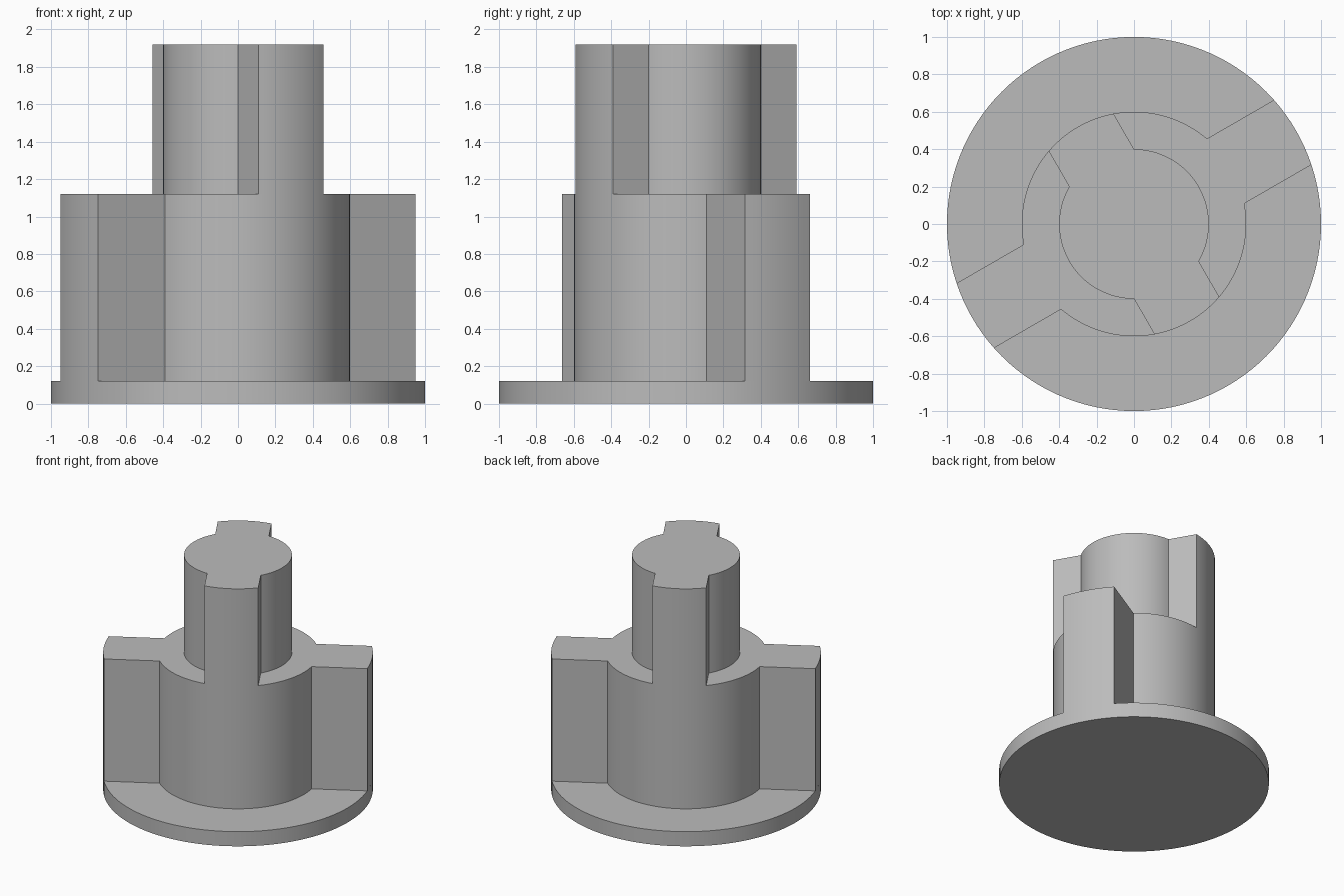
import bpy
import bmesh
from math import asin, cos, sin, pi, radians

# Remove the default object
cube = bpy.data.objects.get("Cube")
if cube:
    bpy.data.objects.remove(cube, do_unlink=True)

# Single plain grey
grey = bpy.data.materials.new("plain grey")
grey.use_nodes = True
colour = (0.5, 0.5, 0.5, 1)
grey.diffuse_color = colour
grey.node_tree.nodes["Principled BSDF"].inputs["Base Color"].default_value = colour


def arc(radius, start, end):
    steps = max(6, round((end - start) / radians(3)))
    angles = [start + (end - start) * i / steps for i in range(steps + 1)]
    return [(radius * cos(a), radius * sin(a)) for a in angles]


def keyed_outline(core, reach, half_width, direction):
    """Round core crossed by a straight bar whose ends are rounded to reach."""
    points = []
    tip, root = asin(half_width / reach), asin(half_width / core)
    for d in (direction, direction + pi):
        points += arc(reach, d - tip, d + tip)
        points += arc(core, d + root, d + pi - root)
    return points


def extrude(name, outline, bottom, top):
    bm = bmesh.new()
    face = bm.faces.new([bm.verts.new((x, y, bottom)) for x, y in outline])
    raised = bmesh.ops.extrude_face_region(bm, geom=[face], use_keep_orig=True)
    verts = [g for g in raised["geom"] if isinstance(g, bmesh.types.BMVert)]
    bmesh.ops.translate(bm, verts=verts, vec=(0, 0, top - bottom))
    bmesh.ops.recalc_face_normals(bm, faces=bm.faces)
    mesh = bpy.data.meshes.new(name)
    bm.to_mesh(mesh)
    bm.free()
    mesh.materials.append(grey)
    obj = bpy.data.objects.new(name, mesh)
    bpy.context.collection.objects.link(obj)
    return obj


# Stacked tiers: flange, keyed hub, keyed shaft
parts = [
    extrude("base_flange", arc(1, 0, 2 * pi)[:-1], 0, 0.12),
    extrude("keyed_hub", keyed_outline(0.6, 1, 0.2, radians(30)), 0.12, 1.12),
    extrude("keyed_shaft", keyed_outline(0.4, 0.6, 0.2, radians(120)), 1.12, 1.92),
]

# Smooth the round walls, keep corners sharp
bpy.ops.object.select_all(action="DESELECT")
for obj in parts:
    obj.select_set(True)
bpy.context.view_layer.objects.active = parts[0]
bpy.ops.object.shade_smooth_by_angle(angle=radians(25))
